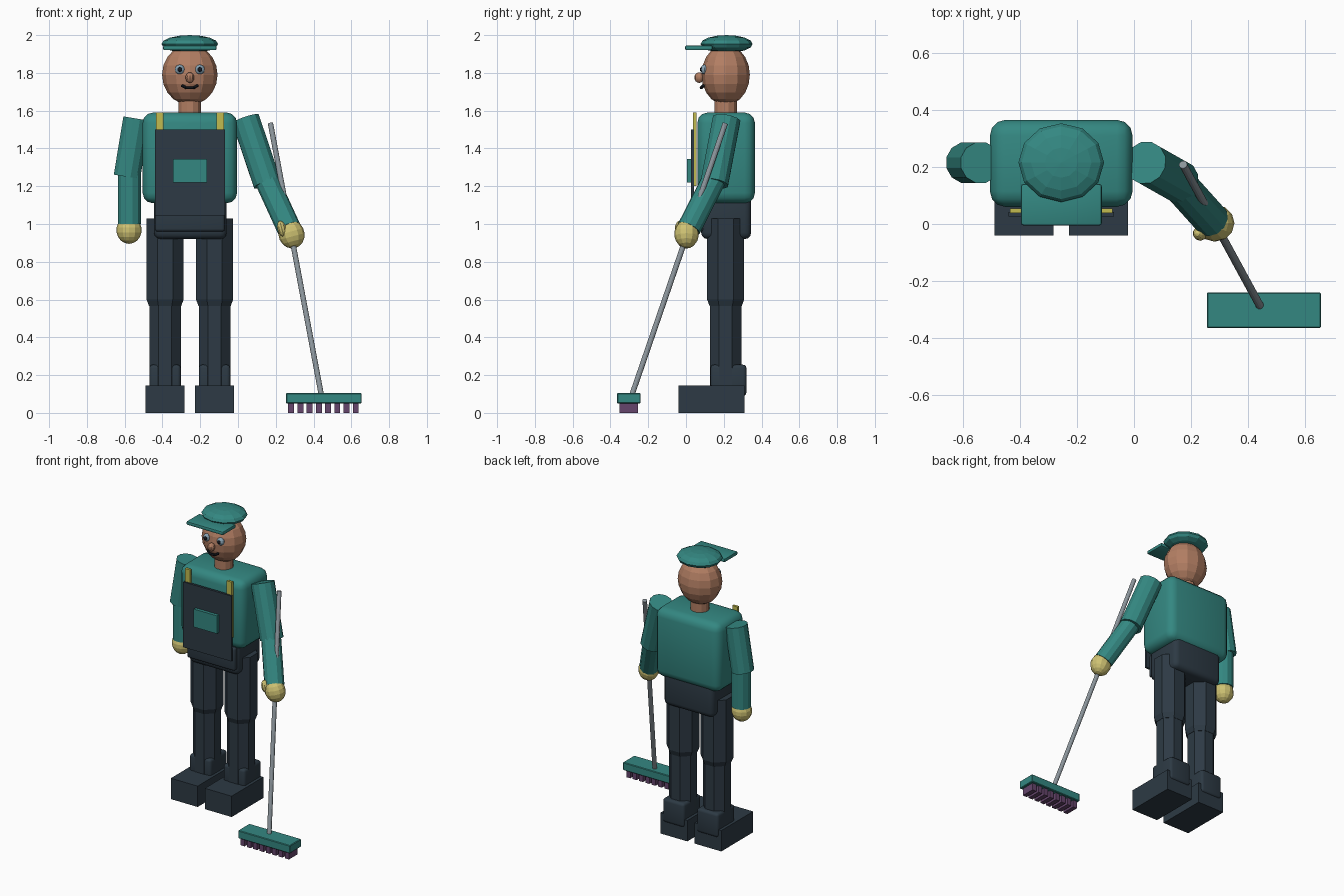
import bpy, bmesh
from math import pi, cos, radians
from mathutils import Vector, Matrix

cube = bpy.data.objects.get("Cube")
if cube:
    bpy.data.objects.remove(cube, do_unlink=True)


def material(name, r, g, b):
    m = bpy.data.materials.new(name)
    m.use_nodes = True
    m.diffuse_color = (r, g, b, 1)
    m.node_tree.nodes["Principled BSDF"].inputs["Base Color"].default_value = (r, g, b, 1)
    return m


TEAL = material("teal cloth", .034, .245, .222)
NAVY = material("dark navy cloth", .026, .042, .058)
SKIN = material("skin", .45, .21, .125)
GLOVE = material("pale yellow glove", .62, .54, .17)
STRAP = material("yellow strap", .54, .50, .08)
METAL = material("grey metal", .26, .30, .33)
BRISTLE = material("purple bristle", .13, .06, .15)
EYE = material("blue grey eye", .25, .37, .46)
BLACK = material("black", .008, .01, .015)


def finish(bm, name, mat, smooth=False):
    bmesh.ops.recalc_face_normals(bm, faces=bm.faces)
    mesh = bpy.data.meshes.new(name)
    bm.to_mesh(mesh)
    bm.free()
    mesh.materials.append(mat)
    ob = bpy.data.objects.new(name, mesh)
    bpy.context.collection.objects.link(ob)
    if smooth:
        bpy.ops.object.select_all(action='DESELECT')
        ob.select_set(True)
        bpy.context.view_layer.objects.active = ob
        bpy.ops.object.shade_smooth_by_angle(angle=radians(35))
    return ob


def box(name, mat, x, y, z, bevel=0, segments=3):
    """Box from (low, high) spans, optionally with rounded edges."""
    bm = bmesh.new()
    spans = (x, y, z)
    size = [hi - lo for lo, hi in spans]
    mid = Vector([(lo + hi) / 2 for lo, hi in spans])
    bmesh.ops.create_cube(bm, size=1, matrix=Matrix.Translation(mid) @ Matrix.Diagonal((*size, 1)))
    if bevel:
        bmesh.ops.bevel(bm, geom=bm.edges[:], offset=bevel, segments=segments,
                        profile=.5, affect='EDGES')
    return finish(bm, name, mat, bool(bevel))


def ball(name, mat, center, radii, u=12, v=9, rot=None):
    bm = bmesh.new()
    turn = rot or Matrix.Identity(4)
    bmesh.ops.create_uvsphere(bm, u_segments=u, v_segments=v, radius=1,
                              matrix=Matrix.Translation(center) @ turn @ Matrix.Diagonal((*radii, 1)))
    return finish(bm, name, mat)


def tube(name, mat, a, b, r1, r2=None, n=12):
    """Prism from a to b, one flat side turned to the front."""
    a, b = Vector(a), Vector(b)
    axis = b - a
    place = Matrix.Translation((a + b) / 2) @ axis.to_track_quat('Z', 'Y').to_matrix().to_4x4()
    bm = bmesh.new()
    bmesh.ops.create_cone(bm, cap_ends=True, segments=n, radius1=r1,
                          radius2=r1 if r2 is None else r2, depth=axis.length,
                          matrix=place @ Matrix.Rotation(pi / n, 4, 'Z'))
    return finish(bm, name, mat)


CX, CY = -.255, .21     # body axis

# Torso and overalls
box("torso", TEAL, (-.505, -.005), (.06, .365), (1.11, 1.59), .055)
box("pelvis", NAVY, (-.445, -.06), (.08, .345), (.92, 1.2), .035)
box("bib", NAVY, (-.44, -.07), (.026, .042), (1.045, 1.5))
box("pocket", TEAL, (-.345, -.165), (.004, .026), (1.22, 1.345))
box("bib_skirt", NAVY, (-.44, -.07), (.06, .1), (.96, 1.12), .015)

# Legs, shoes and straps, one per side
OCT = 1 / cos(pi / 8)
for side, s in (("right", -1), ("left", 1)):
    x = CX + s * .131
    tube(side + "_thigh", NAVY, (x, CY, .6), (x, CY, 1.03), .098 * OCT, n=8)
    tube(side + "_knee", NAVY, (x, CY, .565), (x, CY, .6), .085 * OCT, .098 * OCT, n=8)
    tube(side + "_shin", NAVY, (x, CY, .12), (x, CY, .58), .083 * OCT, n=8)
    box(side + "_ankle", NAVY, (x - .083, x + .083), (.13, .32), (.09, .255), .018)
    box(side + "_shoe", NAVY, (x - .103, x + .103), (-.04, .31), (0, .145))
    sx = CX + s * .16
    box(side + "_strap", STRAP, (sx - .02, sx + .02), (.038, .055), (1.2, 1.59))

# Head and face
tube("neck", SKIN, (CX, CY, 1.55), (CX, CY, 1.68), .061)
ball("head", SKIN, (CX, CY, 1.79), (.147, .128, .16), v=10)
ball("nose", SKIN, (CX, .07, 1.775), (.024, .026, .028), 10, 8)
for side, s in (("right", -1), ("left", 1)):
    ball(side + "_eye", EYE, (CX + s * .053, .098, 1.818), (.026, .02, .026), 12, 8)
    ball(side + "_pupil", BLACK, (CX + s * .053, .081, 1.818), (.013, .008, .013), 10, 6)
mouth = [Vector(p) for p in ((-.042, .1, 1.733), (-.02, .088, 1.721),
                             (.02, .088, 1.721), (.042, .1, 1.733))]
offset = Vector((CX, -.008, 0))
for i in range(3):
    tube("mouth_%d" % i, BLACK, mouth[i] + offset, mouth[i + 1] + offset, .008, n=6)

# Cap
ball("cap", TEAL, (CX, .215, 1.953), (.15, .138, .047), v=8)
box("cap_brim", TEAL, (-.396, -.113), (-.005, .14), (1.92, 1.945), .008, 2)

# Right arm hanging
tube("right_upper_arm", TEAL, (-.588, .215, 1.25), (-.537, .215, 1.558), .073)
tube("right_forearm", TEAL, (-.575, .212, 1.0), (-.575, .212, 1.27), .063)
ball("right_hand", GLOVE, (-.577, .21, .968), (.067, .065, .073))

# Left arm reaching to the broom
tube("left_upper_arm", TEAL, (.155, .15, 1.215), (.04, .215, 1.555), .076)
tube("left_forearm", TEAL, (.27, .015, .975), (.153, .145, 1.23), .064)
lean = Matrix.Rotation(radians(-15), 4, 'Y')
ball("left_hand", GLOVE, (.283, .003, .947), (.069, .065, .077), rot=lean)
ball("left_thumb", GLOVE, (.232, -.033, .975), (.024, .026, .043), 10, 8, lean)

# Broom
tube("broom_handle", METAL, (.442, -.288, .09), (.172, .208, 1.532), .0145)
box("broom_head", TEAL, (.255, .655), (-.365, -.24), (.05, .105), .004, 1)
for i in range(8):
    x = .266 + i * .0488
    box("bristle_%d" % i, BRISTLE, (x, x + .031), (-.352, -.255), (0, .052))
